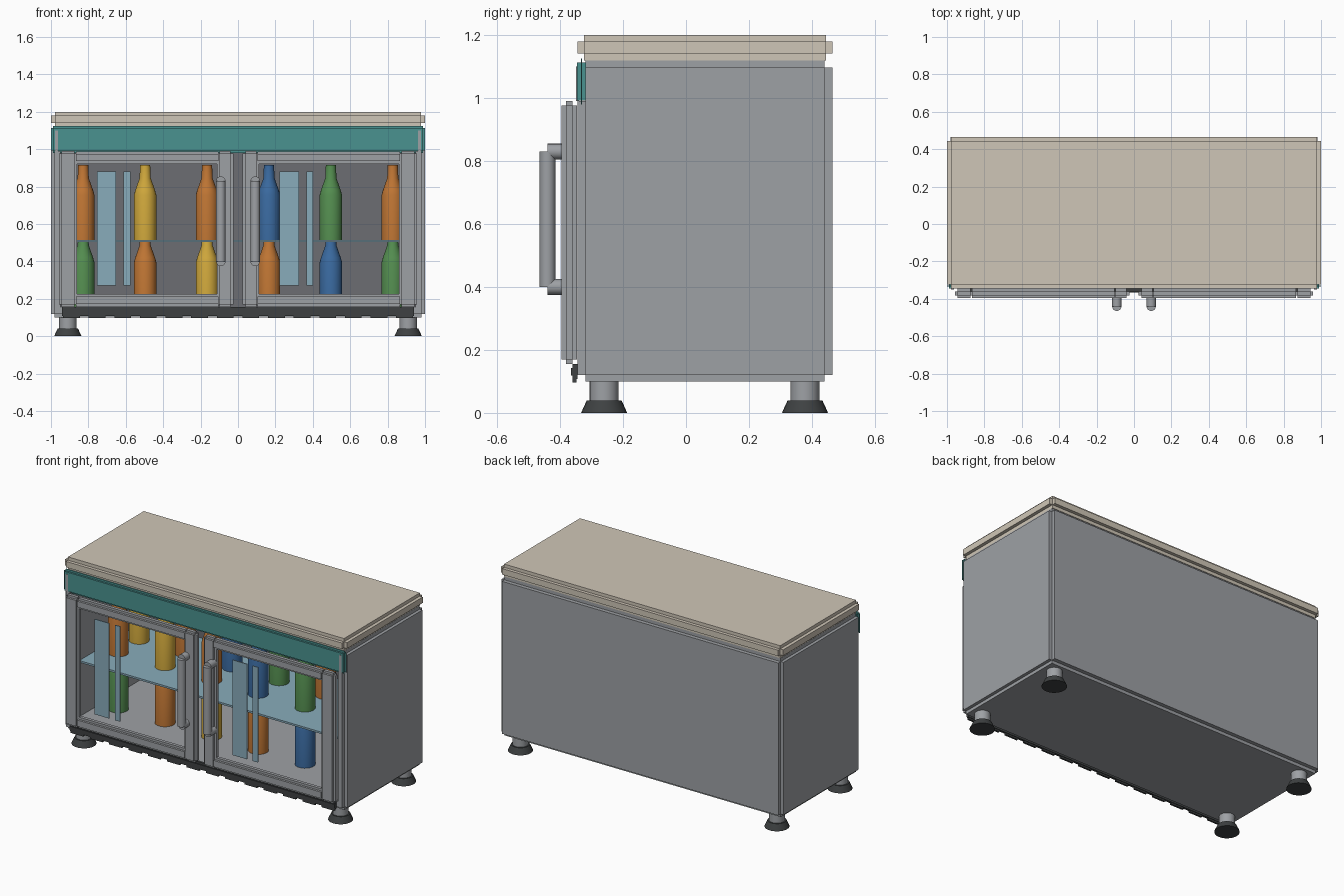
import bpy, bmesh, math
from mathutils import Matrix, Vector

cube = bpy.data.objects.get("Cube")
if cube:
    bpy.data.objects.remove(cube, do_unlink=True)


def material(name, rgb):
    lin = [((c / 255 + 0.055) / 1.055) ** 2.4 for c in rgb] + [1.0]
    m = bpy.data.materials.new(name)
    m.use_nodes = True
    m.diffuse_color = lin
    m.node_tree.nodes["Principled BSDF"].inputs["Base Color"].default_value = lin
    return m


STEEL = material("brushed steel", (158, 161, 165))
LINER = material("dark liner", (108, 109, 114))
RUBBER = material("black rubber", (62, 65, 66))
STONE = material("beige worktop", (207, 198, 183))
TEAL = material("teal", (74, 146, 144))
GLASS = material("pale blue glass", (137, 172, 187))
BOTTLE = {
    "orange": material("orange", (192, 118, 52)),
    "yellow": material("yellow", (208, 168, 60)),
    "green": material("green", (84, 142, 80)),
    "blue": material("blue", (58, 106, 160)),
}


def finish(bm, name, mat, smooth=False):
    mesh = bpy.data.meshes.new(name)
    bmesh.ops.recalc_face_normals(bm, faces=bm.faces)
    bm.to_mesh(mesh)
    bm.free()
    mesh.materials.append(mat)
    ob = bpy.data.objects.new(name, mesh)
    bpy.context.collection.objects.link(ob)
    if smooth:
        bpy.ops.object.select_all(action='DESELECT')
        ob.select_set(True)
        bpy.context.view_layer.objects.active = ob
        bpy.ops.object.shade_smooth_by_angle(angle=math.radians(40))
    return ob


def add_box(bm, lo, hi):
    lo, hi = Vector(lo), Vector(hi)
    size = Matrix.Diagonal((*(hi - lo), 1))
    bmesh.ops.create_cube(bm, size=1, matrix=Matrix.Translation((lo + hi) / 2) @ size)


def box(name, lo, hi, mat):
    bm = bmesh.new()
    add_box(bm, lo, hi)
    return finish(bm, name, mat)


def stepped_box(name, lo, hi, step, mat):
    """Three crossing slabs, giving a box with rebated edges."""
    bm = bmesh.new()
    for axis in range(3):
        inset = Vector([0 if i == axis else step for i in range(3)])
        add_box(bm, Vector(lo) + inset, Vector(hi) - inset)
    return finish(bm, name, mat)


def lathe(name, profile, location, mat, sides=24):
    """Revolve (radius, height) points about a vertical axis."""
    bm = bmesh.new()
    rings = []
    for r, z in profile:
        rings.append([bm.verts.new((location[0] + r * math.cos(2 * math.pi * i / sides),
                                    location[1] + r * math.sin(2 * math.pi * i / sides),
                                    location[2] + z)) for i in range(sides)])
    for a, b in zip(rings, rings[1:]):
        for i in range(sides):
            j = (i + 1) % sides
            bm.faces.new((a[i], a[j], b[j], b[i]))
    bm.faces.new(rings[0])
    bm.faces.new(rings[-1])
    return finish(bm, name, mat, True)


# Cabinet shell, open at the front
box("cabinet_floor", (-0.98, -0.32, 0.10), (0.98, 0.44, 0.155), STEEL)
box("cabinet_ceiling", (-0.98, -0.32, 1.0), (0.98, 0.44, 1.12), STEEL)
box("cabinet_back", (-0.98, 0.42, 0.12), (0.98, 0.465, 1.097), STEEL)
box("back_liner", (-0.95, 0.412, 0.155), (0.95, 0.42, 1.0), LINER)
box("front_sill", (-0.95, -0.345, 0.12), (0.95, -0.32, 0.155), STEEL)
for side, s in (("left", 1), ("right", -1)):
    x0, x1 = sorted((s * 0.95, s))
    box(side + "_cabinet_side", (x0, -0.32, 0.12), (x1, 0.44, 1.097), STEEL)
    x0, x1 = sorted((s * 0.95, s * 0.98))
    box(side + "_front_post", (x0, -0.345, 0.12), (x1, -0.32, 0.99), STEEL)
    x0, x1 = sorted((s * 0.962, s * 0.978))
    box(side + "_fascia_strip", (x0, -0.349, 0.99), (x1, -0.34, 1.10), STEEL)

# Worktop and fascia
stepped_box("worktop", (-1, -0.345, 1.12), (1, 0.465, 1.2), 0.021, STONE)
stepped_box("fascia", (-1, -0.346, 0.98), (1, -0.318, 1.125), 0.012, TEAL)

# Kick grille with a toothed lower edge
bm = bmesh.new()
add_box(bm, (-0.94, -0.36, 0.108), (0.94, -0.345, 0.155))
add_box(bm, (-0.94, -0.366, 0.118), (0.94, -0.36, 0.142))
for i in range(14):
    x = (i - 6.5) * 0.137
    add_box(bm, (x - 0.045, -0.36, 0.097), (x + 0.045, -0.348, 0.108))
finish(bm, "kick_grille", RUBBER)

# Doors: rebated frame, reflection plates and handle
for side, s in (("left", 1), ("right", -1)):
    def span(a, b):
        return sorted((s * a, s * b))

    for part, a, b, z0, z1 in (("outer_stile", 0.86, 0.957, 0.155, 0.99),
                               ("inner_stile", 0.025, 0.113, 0.155, 0.99),
                               ("bottom_rail", 0.09, 0.88, 0.157, 0.226),
                               ("top_rail", 0.09, 0.88, 0.922, 0.988)):
        x0, x1 = span(a, b)
        stepped_box(side + "_door_" + part, (x0, -0.395, z0), (x1, -0.346, z1), 0.014, STEEL)

    start = 0.222 if s > 0 else -0.755
    for part, dx, w in (("wide", 0, 0.103), ("narrow", 0.143, 0.037)):
        box(side + "_" + part + "_reflection", (start + dx, -0.374, 0.27),
            (start + dx + w, -0.368, 0.88), GLASS)

    bm = bmesh.new()
    hx = s * 0.092
    bmesh.ops.create_cone(bm, cap_ends=True, segments=20, radius1=0.025, radius2=0.025,
                          depth=0.43, matrix=Matrix.Translation((hx, -0.44, 0.615)))
    for z in (0.40, 0.83):
        turn = Matrix.Rotation(math.pi / 2, 4, 'X')
        bmesh.ops.create_cone(bm, cap_ends=True, segments=20, radius1=0.025, radius2=0.025,
                              depth=0.06, matrix=Matrix.Translation((hx, -0.41, z)) @ turn)
    finish(bm, side + "_door_handle", STEEL, True)

# Shelf
box("shelf", (-0.95, -0.25, 0.503), (0.95, 0.41, 0.515), GLASS)

# Bottles
SHAPE = ((0.06, 0), (0.06, 0.24), (0.053, 0.265), (0.03, 0.33), (0.027, 0.40))
ROWS = (("upper_front", -0.03, 0.515, "orange yellow orange blue green orange"),
        ("upper_back", 0.18, 0.515, "yellow orange blue green orange yellow"),
        ("lower_front", -0.03, 0.155, "green orange yellow orange blue green"))
for row, y, z, colours in ROWS:
    for i, colour in enumerate(colours.split()):
        lathe(f"{row}_bottle_{i + 1}", SHAPE, ((i - 2.5) * 0.331, y, z), BOTTLE[colour])

# Feet
for side, x in (("left", 0.91), ("right", -0.91)):
    for end, y in (("front", -0.26), ("back", 0.378)):
        name = f"{end}_{side}_foot"
        lathe(name, ((0.073, 0), (0.068, 0.012), (0.055, 0.04)), (x, y, 0), RUBBER)
        lathe(name + "_stem", ((0.046, 0), (0.046, 0.066)), (x, y, 0.036), STEEL)
